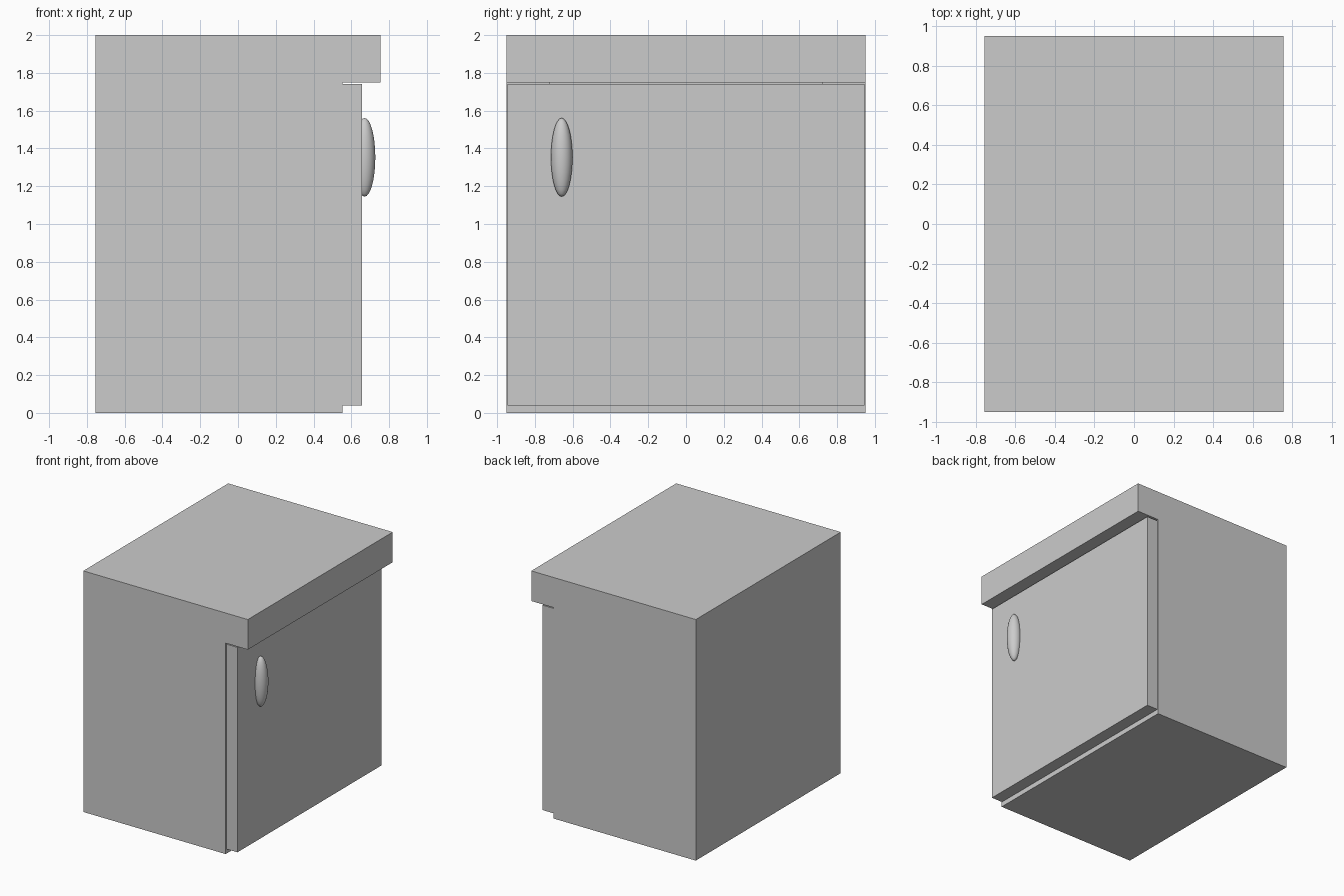
import bpy, bmesh
from itertools import product

if "Cube" in bpy.data.objects:
    bpy.data.objects.remove(bpy.data.objects["Cube"])


def finish(name, bm):
    bmesh.ops.recalc_face_normals(bm, faces=bm.faces)
    mesh = bpy.data.meshes.new(name)
    bm.to_mesh(mesh)
    bm.free()
    obj = bpy.data.objects.new(name, mesh)
    bpy.context.collection.objects.link(obj)
    return obj


def cell_solid(name, cuts, filled):
    """Solid made of grid cells, keeping only the outer skin."""
    bm = bmesh.new()
    cells = {c for c in product(*(range(len(a) - 1) for a in cuts)) if filled(*c)}
    for c in cells:
        for axis, side in product(range(3), (0, 1)):
            n = list(c)
            n[axis] += 2 * side - 1
            if tuple(n) in cells:
                continue
            u, v = (axis + 1) % 3, (axis + 2) % 3
            ring = []
            for du, dv in ((0, 0), (1, 0), (1, 1), (0, 1)):
                i = list(c)
                i[axis] += side
                i[u] += du
                i[v] += dv
                ring.append(bm.verts.new([cuts[k][i[k]] for k in range(3)]))
            bm.faces.new(ring)
    bmesh.ops.remove_doubles(bm, verts=bm.verts, dist=1e-5)
    bmesh.ops.recalc_face_normals(bm, faces=bm.faces)
    bmesh.ops.dissolve_limit(bm, angle_limit=0.01, verts=bm.verts, edges=bm.edges)
    return finish(name, bm)


# Cabinet: overhanging top slab, hollow body open behind the door
cell_solid(
    "cabinet_body",
    [(-0.755, -0.52, 0.552, 0.755), (-0.95, -0.72, 0.72, 0.95), (0, 0.23, 1.75, 2)],
    lambda x, y, z: z == 2 or (x < 2 and not (x == 1 and y == 1 and z == 1)),
)

# Door panel
cell_solid("door", [(0.554, 0.656), (-0.944, 0.944), (0.04, 1.74)],
           lambda x, y, z: True)

# Oval handle
bpy.ops.mesh.primitive_uv_sphere_add(segments=32, ring_count=16, radius=1,
                                     location=(0.67, -0.658, 1.353))
handle = bpy.context.object
handle.name = "handle"
handle.scale = (0.057, 0.057, 0.208)
bpy.ops.object.transform_apply(location=False, rotation=False, scale=True)
bpy.ops.object.shade_smooth()
